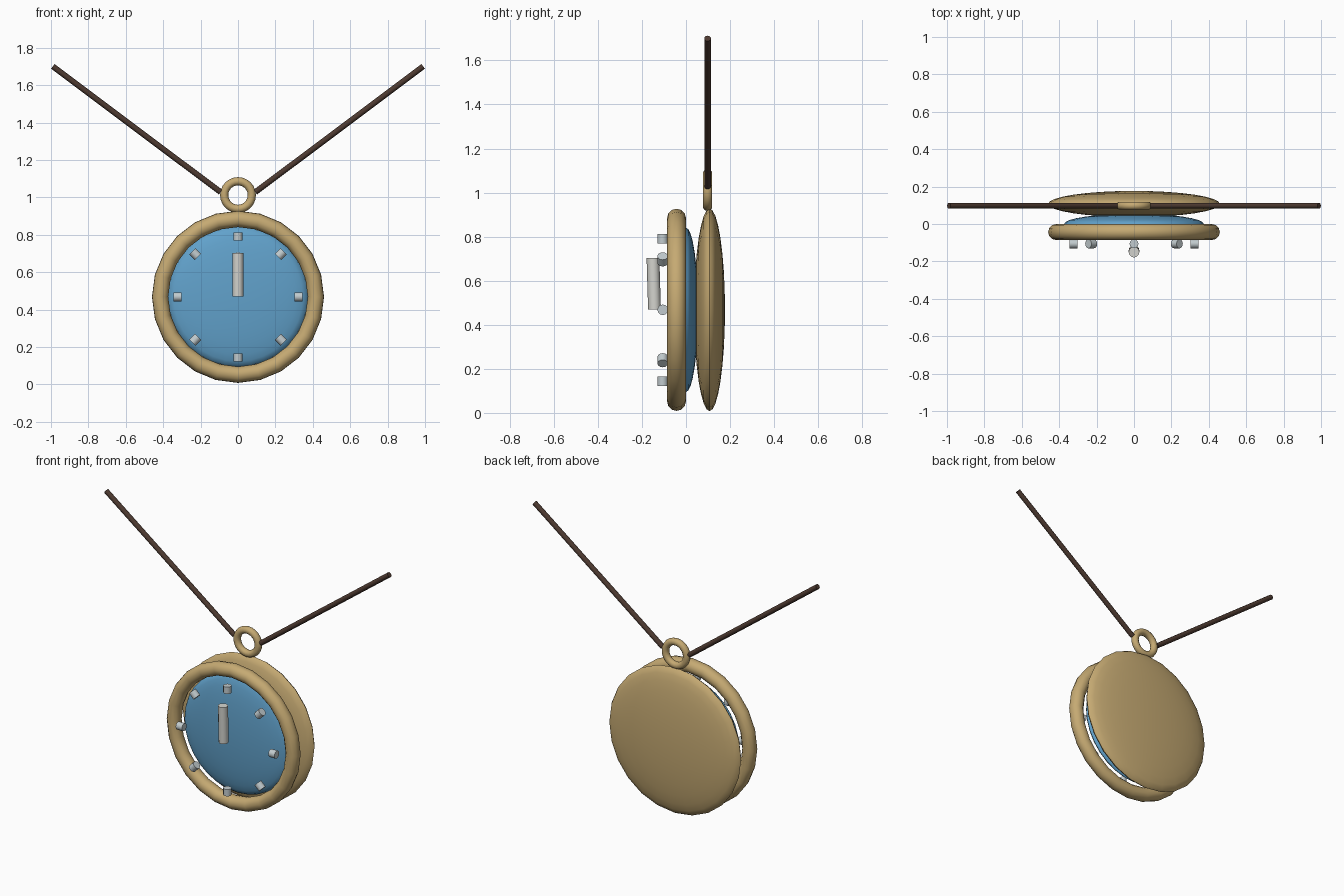
import bpy, math
from mathutils import Vector

if "Cube" in bpy.data.objects:
    bpy.data.objects.remove(bpy.data.objects["Cube"])

CZ = 0.468  # height of the case centre


def material(name, rgb):
    m = bpy.data.materials.new(name)
    m.diffuse_color = (*rgb, 1)
    m.use_nodes = True
    m.node_tree.nodes["Principled BSDF"].inputs["Base Color"].default_value = m.diffuse_color
    return m


GOLD = material("antique gold", (0.56, 0.40, 0.17))
BLUE = material("dial blue", (0.12, 0.36, 0.60))
SILVER = material("silver", (0.54, 0.60, 0.62))
PALE = material("pale silver", (0.66, 0.66, 0.62))
BROWN = material("dark leather", (0.075, 0.042, 0.030))


def finish(name, mat):
    ob = bpy.context.object
    ob.name = name
    ob.data.materials.append(mat)
    bpy.ops.object.transform_apply(location=False, rotation=True, scale=True)
    bpy.ops.object.shade_smooth_by_angle(angle=math.radians(50))
    return ob


def ring(name, mat, loc, major, minor, seg, minor_seg):
    bpy.ops.mesh.primitive_torus_add(
        location=loc, rotation=(math.pi / 2, 0, 0), major_radius=major,
        minor_radius=minor, major_segments=seg, minor_segments=minor_seg)
    return finish(name, mat)


def lens(name, mat, y, radius, half, seg):
    # flattened sphere with its poles facing front and back
    bpy.ops.mesh.primitive_uv_sphere_add(
        segments=seg, ring_count=16, radius=1,
        location=(0, y, CZ), rotation=(math.pi / 2, 0, 0))
    bpy.context.object.scale = (radius, radius, half)
    return finish(name, mat)


def rod(name, mat, a, b, radius, sides):
    a, b = Vector(a), Vector(b)
    d = b - a
    bpy.ops.mesh.primitive_cylinder_add(
        vertices=sides, radius=radius, depth=d.length, location=(a + b) / 2,
        rotation=d.to_track_quat('Z', 'Y').to_euler())
    return finish(name, mat)


# Case: domed back, blue dial and front bezel
lens("case_back", GOLD, 0.107, 0.46, 0.07, 24)
lens("dial", BLUE, 0.0, 0.373, 0.055, 32)
ring("bezel", GOLD, (0, -0.043, CZ), 0.416, 0.043, 24, 12)

# Hanging loop
ring("hanging_loop", GOLD, (0, 0.098, 1.012), 0.074, 0.022, 24, 10)

# Eight hour markers, pointing outward
for i in range(8):
    a = i * math.pi / 4
    c, s = math.cos(a), math.sin(a)
    rod(f"hour_marker_{i + 1}", SILVER,
        (0.302 * c, -0.106, CZ + 0.302 * s),
        (0.345 * c, -0.106, CZ + 0.345 * s), 0.024, 12)

# Single hand, leaning slightly forward
rod("hand", PALE, (0, -0.143, 0.47), (0, -0.150, 0.703), 0.029, 12)

# Two cords
for side, sx in (("left", -1), ("right", 1)):
    rod(f"cord_{side}", BROWN, (sx * 0.093, 0.098, 1.028),
        (sx * 0.99, 0.098, 1.70), 0.0155, 10)
